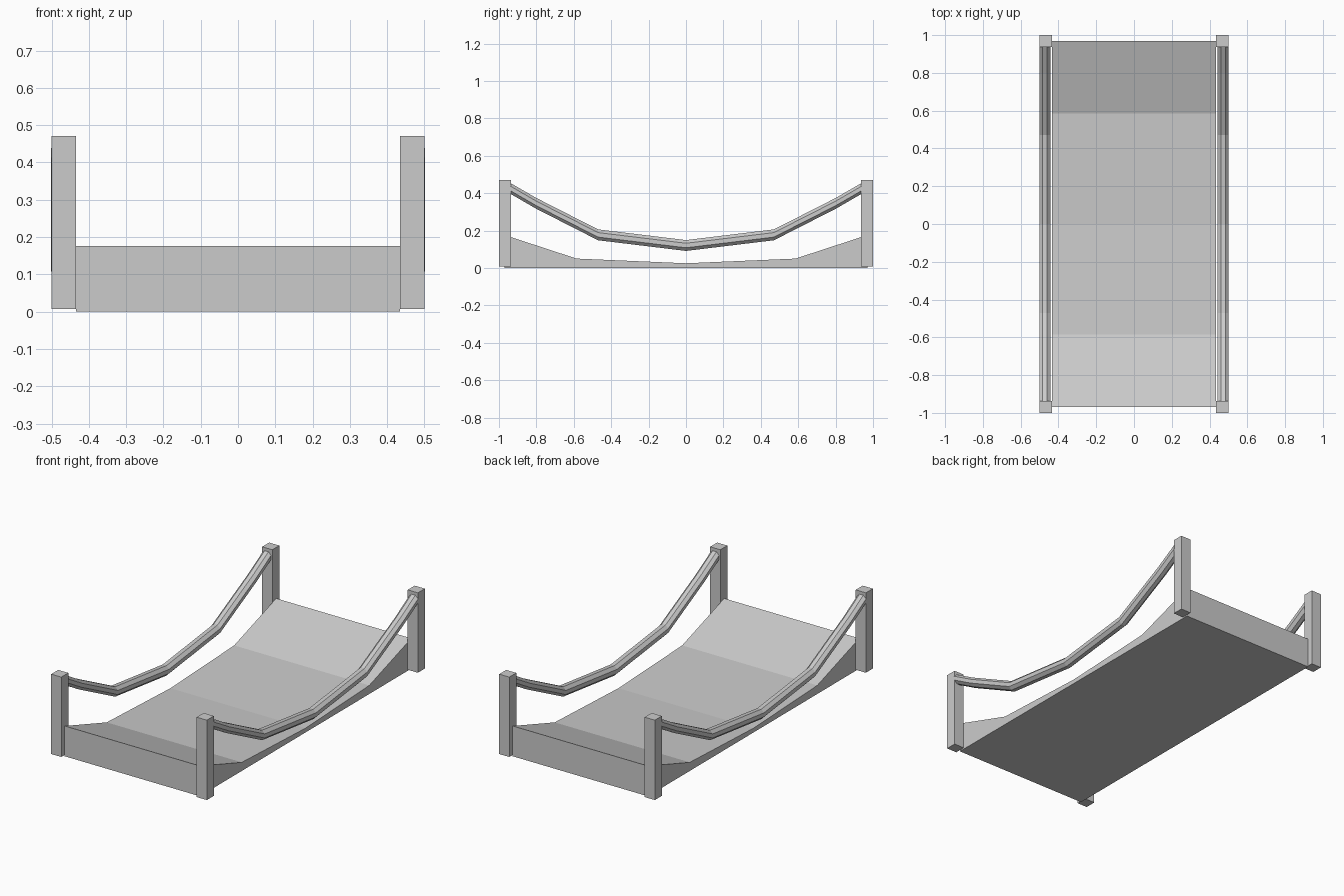
import bpy, bmesh
from math import sin, cos, pi

if "Cube" in bpy.data.objects:
    bpy.data.objects.remove(bpy.data.objects["Cube"])


def make_object(name, bm):
    bmesh.ops.recalc_face_normals(bm, faces=bm.faces)
    mesh = bpy.data.meshes.new(name)
    bm.to_mesh(mesh)
    bm.free()
    ob = bpy.data.objects.new(name, mesh)
    bpy.context.collection.objects.link(ob)
    return ob


def loft(name, rings):
    """Join equal-sized rings of points with quads and cap both ends."""
    bm = bmesh.new()
    loops = [[bm.verts.new(p) for p in ring] for ring in rings]
    n = len(loops[0])
    for a, b in zip(loops, loops[1:]):
        for i in range(n):
            j = (i + 1) % n
            bm.faces.new((a[i], a[j], b[j], b[i]))
    bm.faces.new(loops[0])
    bm.faces.new(loops[-1])
    return make_object(name, bm)


def symmetric(half):
    """Mirror a centre-to-end list of (y, z) points across y = 0."""
    return [(-y, z) for y, z in reversed(half[1:])] + half


# Sagging deck: one solid with a flat underside
top = symmetric([(0, 0.025), (0.585, 0.05), (0.97, 0.176)])
profile = [(-0.97, 0)] + top + [(0.97, 0)]
loft("deck", [[(x, y, z) for y, z in profile] for x in (-0.434, 0.434)])

# Hanging rope handrails with octagonal section
path = symmetric([(0, 0.12), (0.47, 0.177), (0.8, 0.345), (0.94, 0.426)])
R, SIDES = 0.029, 8
for side, sx in (("left", -1), ("right", 1)):
    rings = []
    for y, z in path:
        rings.append([(sx * 0.472 + R * cos(2 * pi * (i + 0.5) / SIDES) / cos(pi / 8),
                       y, z + R * sin(2 * pi * (i + 0.5) / SIDES) / cos(pi / 8))
                      for i in range(SIDES)])
    loft("rope_" + side, rings)

    # Corner posts
    for end, sy in (("front", -1), ("back", 1)):
        x0, x1 = sx * 0.435, sx * 0.5
        y0, y1 = sy * 0.936, sy * 1.0
        square = [(x0, y0), (x1, y0), (x1, y1), (x0, y1)]
        loft(f"post_{end}_{side}", [[(x, y, z) for x, y in square] for z in (0.007, 0.471)])
